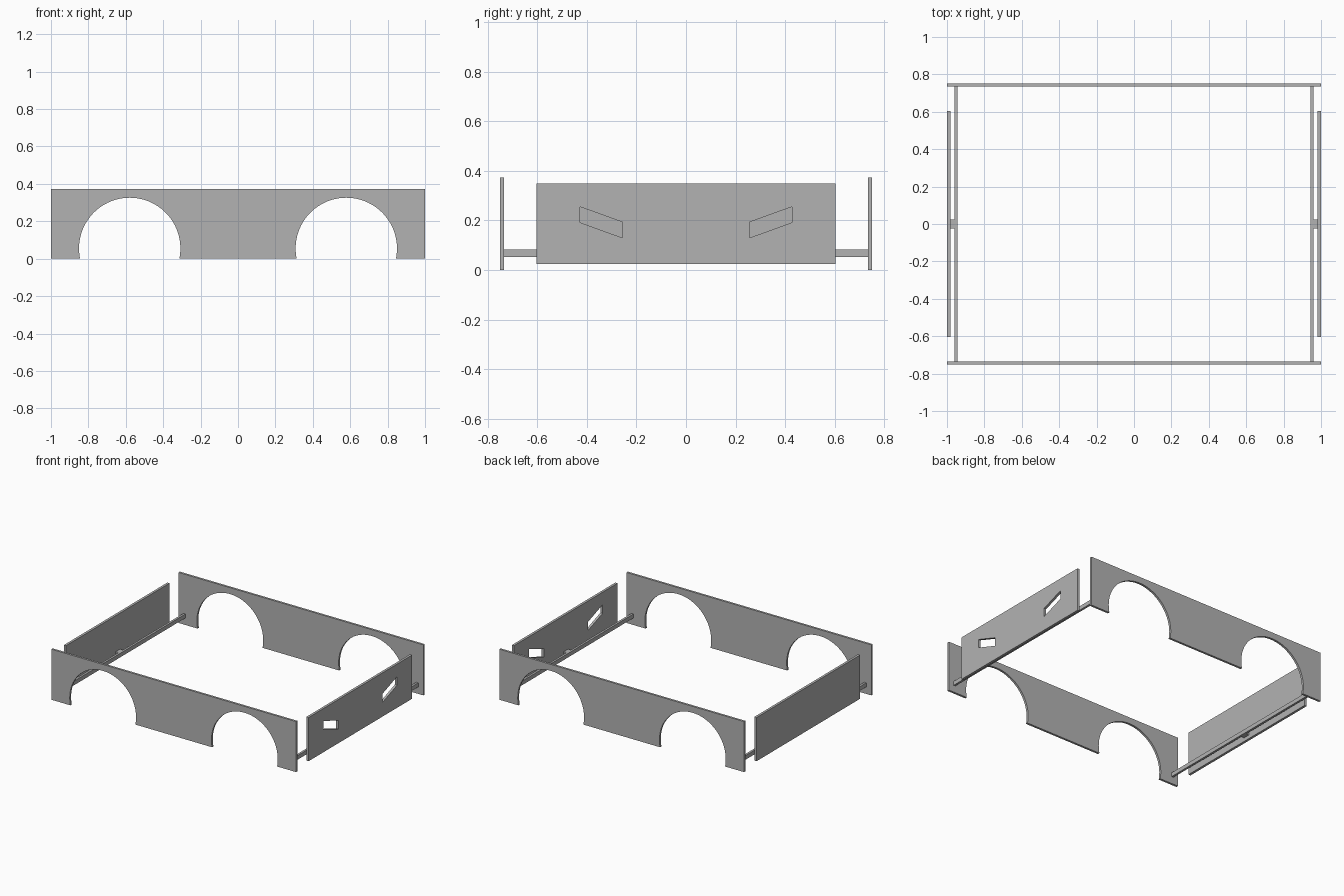
import bpy, bmesh
from math import asin, cos, sin, pi
from mathutils import Vector

cube = bpy.data.objects.get("Cube")
if cube:
    bpy.data.objects.remove(cube, do_unlink=True)

GREY = 0.45
mat = bpy.data.materials.new("plain grey")
mat.use_nodes = True
mat.diffuse_color = (GREY, GREY, GREY, 1)
bsdf = mat.node_tree.nodes["Principled BSDF"]
bsdf.inputs["Base Color"].default_value = (GREY, GREY, GREY, 1)
bsdf.inputs["Roughness"].default_value = 0.6


def plate(name, loops, place, thickness):
    """Fill an outline (plus any hole loops) and extrude it along a vector."""
    bm = bmesh.new()
    edges = []
    for loop in loops:
        verts = [bm.verts.new(place(u, v)) for u, v in loop]
        edges += [bm.edges.new((verts[i - 1], verts[i])) for i in range(len(verts))]
    normal = Vector(thickness).normalized()
    bmesh.ops.triangle_fill(bm, edges=edges, use_beauty=True, normal=normal)
    result = bmesh.ops.extrude_face_region(bm, geom=bm.faces[:], use_keep_orig=True)
    moved = [g for g in result["geom"] if isinstance(g, bmesh.types.BMVert)]
    bmesh.ops.translate(bm, verts=moved, vec=thickness)
    bmesh.ops.recalc_face_normals(bm, faces=bm.faces[:])
    mesh = bpy.data.meshes.new(name)
    bm.to_mesh(mesh)
    bm.free()
    mesh.materials.append(mat)
    obj = bpy.data.objects.new(name, mesh)
    bpy.context.collection.objects.link(obj)
    bpy.ops.object.select_all(action="DESELECT")
    obj.select_set(True)
    bpy.context.view_layer.objects.active = obj
    bpy.ops.object.shade_smooth_by_angle(angle=pi / 6)
    return obj


def rect(u, v0, v1):
    return [(-u, v0), (u, v0), (u, v1), (-u, v1)]


def arch(cx, cz=0.055, r=0.271, steps=48):
    """Wheel arch from left to right, closing slightly at the ground."""
    dip = asin(cz / r)
    angles = [pi + dip - (pi + 2 * dip) * i / steps for i in range(steps + 1)]
    return [(cx + r * cos(a), max(0, cz + r * sin(a))) for a in angles]


# Long side panels with two wheel arches each
outline = [(-1, 0)] + arch(-0.579) + arch(0.579) + [(1, 0), (1, 0.373), (-1, 0.373)]
for name, y in (("front_arch_panel", -0.75), ("back_arch_panel", 0.734)):
    plate(name, [outline], lambda u, v, y=y: (u, y, v), (0, 0.016, 0))

# Slanted slots, mirrored, in the left end panel only
slot = [(0.257, 0.13), (0.428, 0.192), (0.428, 0.255), (0.257, 0.193)]
slots = [slot, [(-u, v) for u, v in slot]]

# End panels, their cross bars and the small joining blocks
for side, s, holes in (("left", 1, slots), ("right", -1, [])):
    def at(x, s=s):
        return lambda u, v: (s * x, u, v)
    plate(side + "_end_panel", [rect(0.604, 0.025, 0.348)] + holes, at(0.982), (s * 0.018, 0, 0))
    plate(side + "_cross_bar", [rect(0.734, 0.052, 0.082)], at(0.943), (s * 0.016, 0, 0))
    plate(side + "_joining_block", [rect(0.025, 0.052, 0.082)], at(0.959), (s * 0.023, 0, 0))
